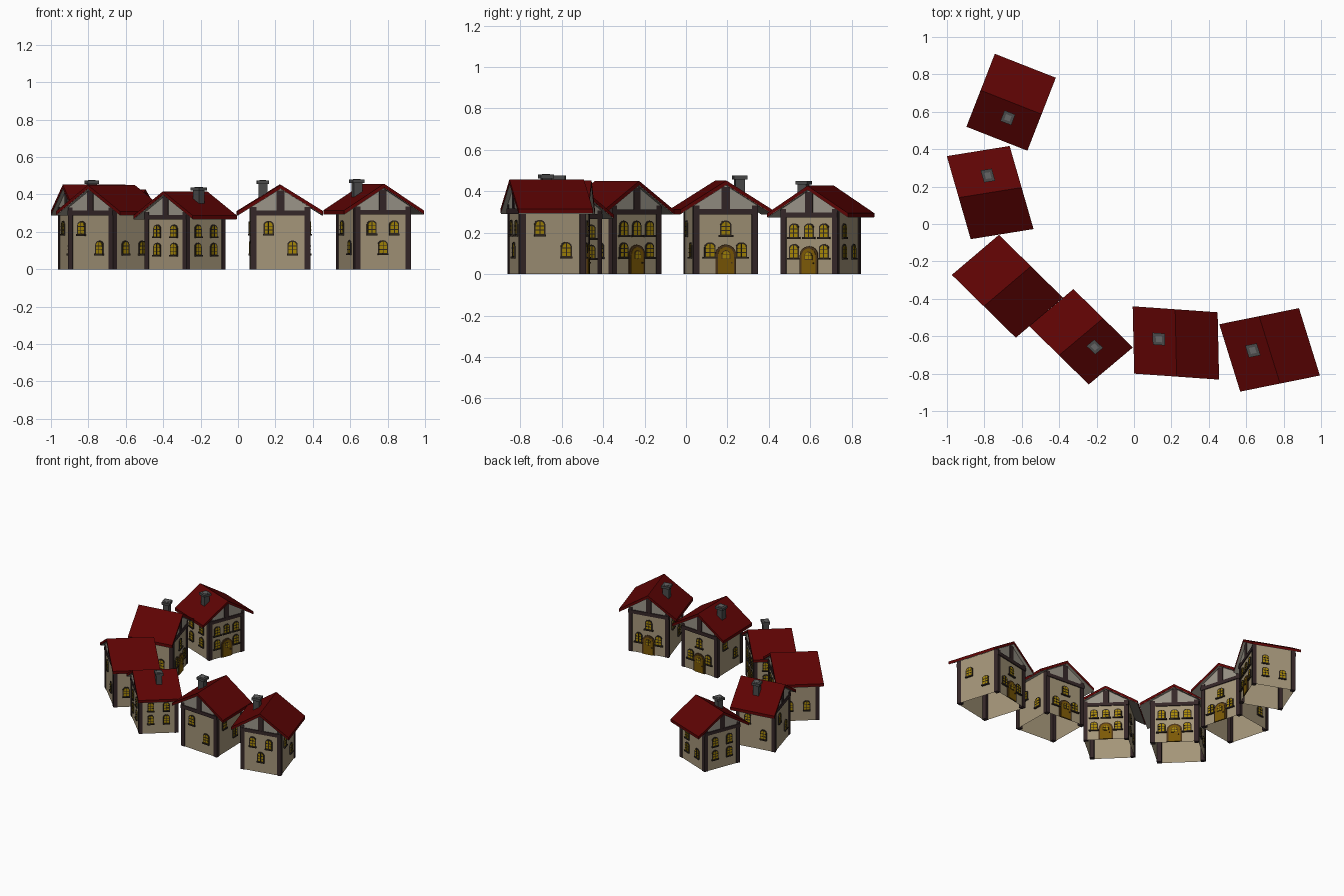
import bpy, bmesh, math
from mathutils import Matrix, Vector

if "Cube" in bpy.data.objects:
    bpy.data.objects.remove(bpy.data.objects["Cube"])


def material(name, rgb):
    m = bpy.data.materials.new(name)
    m.use_nodes = True
    m.diffuse_color = (*rgb, 1)
    m.node_tree.nodes["Principled BSDF"].inputs["Base Color"].default_value = (*rgb, 1)
    return m


PLASTER = material("plaster beige", (0.37, 0.30, 0.19))
GABLE = material("gable plaster grey", (0.32, 0.295, 0.245))
ROOF = material("roof red", (0.11, 0.001, 0.001))
TIMBER = material("dark timber", (0.035, 0.020, 0.021))
FRAME = material("window frame brown", (0.030, 0.021, 0.014))
GLASS = material("window yellow", (0.38, 0.24, 0.002))
DOOR = material("door wood", (0.20, 0.10, 0.002))
ARCHWAY = material("door frame brown", (0.075, 0.036, 0.010))
STONE = material("chimney grey", (0.068, 0.068, 0.068))
CAP = material("chimney light grey", (0.13, 0.13, 0.13))

# Nominal half sizes: roof length and width, wall length and width
RX, RY, WX, WY = 0.18, 0.22, 0.156, 0.151
RIDGE, EAVE, BEAM, THICK = 0.45, 0.31, 0.30, 0.023


def prism(bm, outline, low, high, M):
    """Extrude a 2D outline between two depths along the local z of M."""
    a = [bm.verts.new(M @ Vector((x, y, low))) for x, y in outline]
    b = [bm.verts.new(M @ Vector((x, y, high))) for x, y in outline]
    bm.faces.new(a[::-1])
    bm.faces.new(b)
    sides = []
    for i in range(len(a)):
        j = (i + 1) % len(a)
        sides.append(bm.faces.new((a[i], a[j], b[j], b[i])))
    return sides


def box(bm, M, x0, x1, y0, y1, z0, z1):
    prism(bm, [(x0, y0), (x1, y0), (x1, y1), (x0, y1)], z0, z1, M)


def arch(x, y, w, h, rise, steps=8):
    """Outline with a rounded top, standing on y."""
    arc = [math.pi * i / steps for i in range(steps + 1)]
    return [(x - w, y), (x + w, y)] + [
        (x + w * math.cos(t), y + h - rise + rise * math.sin(t)) for t in arc]


def slope_band(top, eave, drop):
    """Inverted V between the two eaves, with a given thickness."""
    return [(-RY, eave), (-RY, eave - drop), (0, top - drop), (RY, eave - drop), (RY, eave), (0, top)]


def wall_plane(k):
    """Frame on a wall: x right seen from outside, y up, z outward."""
    base = Matrix(((0, 0, 1, 0), (1, 0, 0, 0), (0, 1, 0, 0), (0, 0, 0, 1)))
    base.translation.x = WX if k % 2 == 0 else WY
    return Matrix.Rotation(k * math.pi / 2, 4, "Z") @ base


class House:
    def __init__(self, name, place):
        self.name, self.place, self.parts = name, place, {}

    def part(self, name, mat):
        return self.parts.setdefault(name, (bmesh.new(), mat))[0]

    def finish(self):
        for name, (bm, mat) in self.parts.items():
            bm.transform(self.place)
            mesh = bpy.data.meshes.new(f"{self.name}_{name}")
            bm.to_mesh(mesh)
            bm.free()
            mesh.materials.append(mat)
            obj = bpy.data.objects.new(f"{self.name}_{name}", mesh)
            bpy.context.scene.collection.objects.link(obj)


def add_window(h, M, x, y, sill):
    frame, glass = h.part("window_frames", FRAME), h.part("window_panes", GLASS)
    y -= 0.037
    prism(frame, arch(x, y, 0.027, 0.075, 0.022), 0.001, 0.006, M)
    prism(glass, arch(x, y + 0.007, 0.020, 0.061, 0.017), 0.001, 0.008, M)
    box(frame, M, x - sill, x + sill, y - 0.004, y + 0.005, 0.001, 0.013)
    box(frame, M, x - 0.002, x + 0.002, y, y + 0.070, 0.001, 0.010)
    for rail in (0.026, 0.046):
        box(frame, M, x - 0.021, x + 0.021, y + rail - 0.002, y + rail + 0.002, 0.001, 0.010)


def add_door(h, M):
    frame = h.part("door_frame", ARCHWAY)
    prism(frame, arch(0, 0, 0.049, 0.142, 0.047, 12), 0.001, 0.008, M)
    prism(h.part("door", DOOR), arch(0, 0, 0.038, 0.130, 0.038, 12), 0.001, 0.011, M)
    prism(frame, arch(0, 0.072, 0.021, 0.043, 0.021), 0.001, 0.013, M)
    prism(h.part("door_panes", GLASS), arch(0, 0.076, 0.017, 0.035, 0.017), 0.001, 0.015, M)
    box(frame, M, -0.0015, 0.0015, 0.074, 0.113, 0.001, 0.017)
    box(frame, M, -0.018, 0.018, 0.092, 0.095, 0.001, 0.017)
    box(frame, M, 0.024, 0.031, 0.052, 0.059, 0.001, 0.018)


def add_chimney(h, side):
    stem, top = h.part("chimney", STONE), h.part("chimney_top", CAP)
    M = Matrix.Translation((0.08 * RX, 0.4 * RY * side, 0))
    box(stem, M, -0.023, 0.023, -0.023, 0.023, 0.33, 0.457)
    box(stem, M, -0.032, 0.032, -0.032, 0.032, 0.455, 0.473)
    box(top, M, -0.016, 0.016, -0.016, 0.016, 0.470, 0.475)


U, L = 0.22, 0.115   # window row heights
S = 0.41             # window spread as a share of the wall
DIAGONAL = [(-S, U), (S, L)]
FOUR = [(s, z) for s in (-S, S) for z in (U, L)]
LOW_PAIR = [(-S, L), (S, L)]
LOW_PAIR_AND_ONE = LOW_PAIR + [(-S, U)]
THREE = [(-S, U), (S, U), (0, L)]
FRONT_FIVE = [(-0.54, U), (0, U), (0.54, U), (-0.54, L), (0.54, L)]
FRONT_THREE = [(0, U), (-0.5, L), (0.5, L)]


def build_house(name, centre, ahead, left, height, layouts, chimney):
    # The three columns place, turn and stretch the standard house
    place = Matrix.Identity(4)
    place.col[0] = (ahead[0] / RX, ahead[1] / RX, 0, 0)
    place.col[1] = (left[0] / RY, left[1] / RY, 0, 0)
    place.col[2] = (0, 0, height / RIDGE, 0)
    place.col[3] = (*centre, 0, 1)
    h = House(name, place)
    end = wall_plane(0)
    under = RIDGE - THICK
    shoulder = under - (RIDGE - EAVE) * WY / RY

    # walls with gable ends, open underneath
    walls = h.part("walls", PLASTER)
    sides = prism(walls, [(-WY, 0), (WY, 0), (WY, shoulder), (0, under), (-WY, shoulder)],
                  -2 * WX, 0, end)
    bmesh.ops.delete(walls, geom=[sides[0]], context="FACES_ONLY")
    # roof and its pale underside
    prism(h.part("roof", ROOF), slope_band(RIDGE, EAVE, THICK - 0.003), -WX - RX, RX - WX, end)
    prism(h.part("roof_underside", GABLE), slope_band(under + 0.003, EAVE - THICK + 0.003, 0.003),
          -WX - RX + 0.002, RX - WX - 0.002, end)
    # corner posts
    timber = h.part("timber_frame", TIMBER)
    for sx in (-1, 1):
        for sy in (-1, 1):
            x, y = sx * (WX - 0.011), sy * (WY - 0.011)
            box(timber, Matrix.Identity(4), x - 0.015, x + 0.015, y - 0.015, y + 0.015, 0, shoulder)
    # gable plaster, tie beam and king post
    for k in (0, 2):
        M = wall_plane(k)
        prism(h.part("gable_panels", GABLE),
              [(-WY, BEAM), (WY, BEAM), (WY, shoulder), (0, under), (-WY, shoulder)], 0.001, 0.002, M)
        box(timber, M, -WY - 0.004, WY + 0.004, BEAM - 0.013, BEAM + 0.013, 0.001, 0.008)
        box(timber, M, -0.02, 0.02, BEAM, under - 0.008, 0.001, 0.007)

    # windows on the front, left, back and right, then the door
    for k, layout in enumerate(layouts):
        for s, z in layout:
            add_window(h, wall_plane(k), s * (WX if k % 2 else WY), z, 0.028 if k else 0.035)
    add_door(h, wall_plane(0))
    if chimney:
        add_chimney(h, chimney)
    h.finish()


# The row of houses around the curve
build_house("north_house", (-0.657, 0.651), (0.163, -0.064), (0.076, 0.195), 0.427,
            (FRONT_FIVE, LOW_PAIR_AND_ONE, FOUR, FOUR), -1)
build_house("west_house", (-0.769, 0.168), (0.168, 0.027), (-0.064, 0.222), 0.452,
            (FRONT_THREE, DIAGONAL, DIAGONAL, DIAGONAL), 1)
build_house("corner_house", (-0.677, -0.333), (0.126, 0.107), (-0.171, 0.168), 0.45,
            (FRONT_FIVE, LOW_PAIR, DIAGONAL, LOW_PAIR), 0)
build_house("south_west_house", (-0.283, -0.603), (0.118, 0.099), (-0.159, 0.156), 0.417,
            (FRONT_FIVE, LOW_PAIR_AND_ONE, FOUR, FOUR), -1)
build_house("south_house", (0.224, -0.636), (-0.004, 0.180), (-0.227, 0.016), 0.452,
            (FRONT_THREE, DIAGONAL, DIAGONAL, DIAGONAL), 1)
build_house("east_house", (0.725, -0.673), (-0.056, 0.18), (-0.213, -0.043), 0.457,
            (FRONT_THREE, DIAGONAL, THREE, DIAGONAL), 1)
